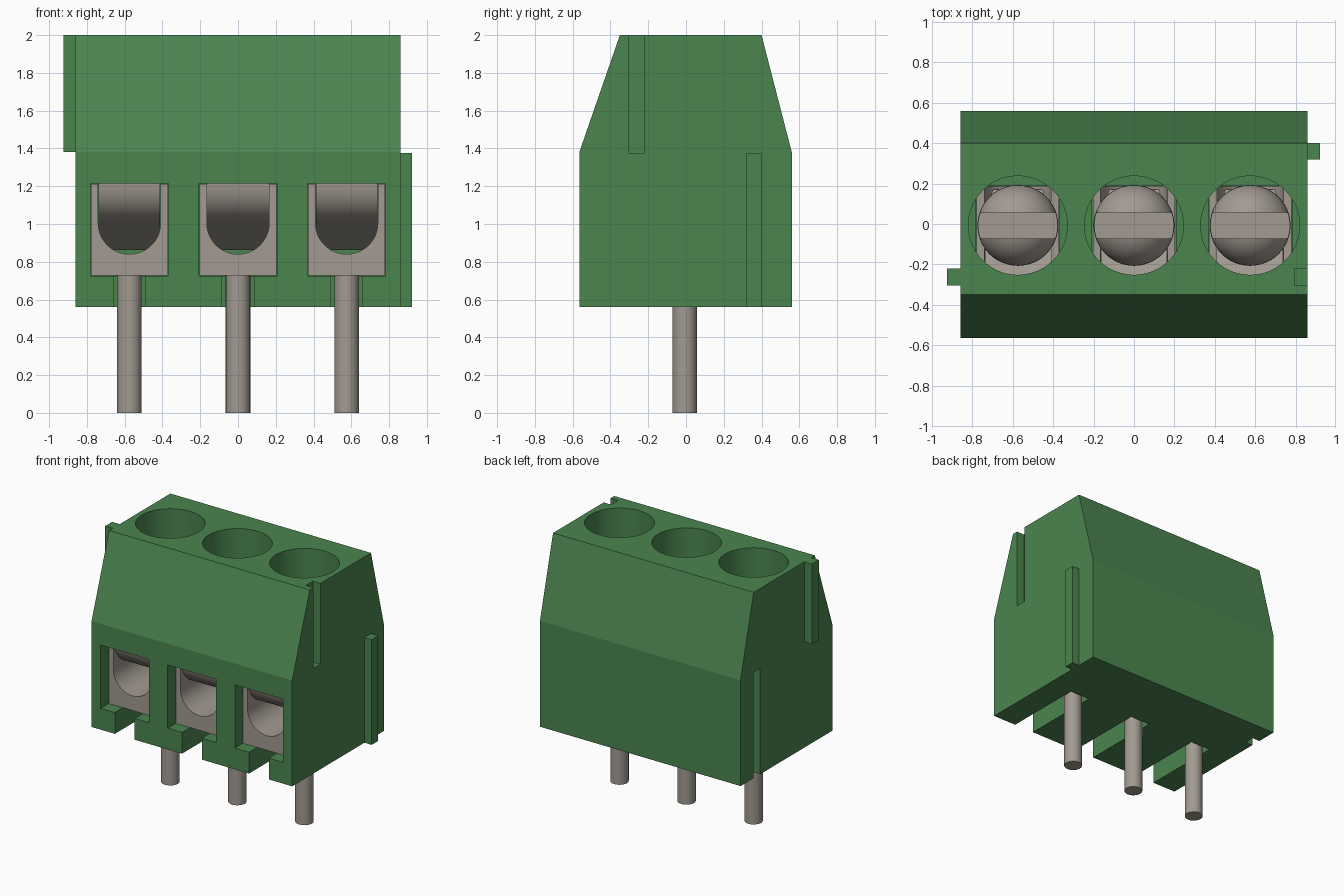
import bpy, bmesh, math

if "Cube" in bpy.data.objects:
    bpy.data.objects.remove(bpy.data.objects["Cube"], do_unlink=True)


def material(name, rgb, metallic=0.0):
    m = bpy.data.materials.new(name)
    m.use_nodes = True
    m.diffuse_color = (*rgb, 1)
    m.node_tree.nodes["Principled BSDF"].inputs["Base Color"].default_value = (*rgb, 1)
    return m


GREEN = material("green plastic", (0.07, 0.235, 0.08))
METAL = material("grey metal", (0.36, 0.325, 0.285))


def make(name, bm, mat):
    bmesh.ops.recalc_face_normals(bm, faces=bm.faces)
    me = bpy.data.meshes.new(name)
    bm.to_mesh(me)
    bm.free()
    me.materials.append(mat)
    ob = bpy.data.objects.new(name, me)
    bpy.context.collection.objects.link(ob)
    return ob


def prism(name, profile, x0, x1, mat):
    """Extrude a (y, z) outline along x."""
    bm = bmesh.new()
    f = bm.faces.new([bm.verts.new((x0, y, z)) for y, z in profile])
    ext = bmesh.ops.extrude_face_region(bm, geom=[f])
    verts = [v for v in ext["geom"] if isinstance(v, bmesh.types.BMVert)]
    bmesh.ops.translate(bm, verts=verts, vec=(x1 - x0, 0, 0))
    return make(name, bm, mat)


def box(name, x, y, z, mat):
    return prism(name, [(y[0], z[0]), (y[1], z[0]), (y[1], z[1]), (y[0], z[1])], x[0], x[1], mat)


def cylinder(name, x, y, r, z0, z1, mat):
    bm = bmesh.new()
    bmesh.ops.create_cone(bm, cap_ends=True, segments=48, radius1=r, radius2=r, depth=z1 - z0)
    bmesh.ops.translate(bm, verts=bm.verts, vec=(x, y, (z0 + z1) / 2))
    return make(name, bm, mat)


def cut(ob, cutters):
    for c in cutters:
        c.hide_render = True
        mod = ob.modifiers.new("cut", "BOOLEAN")
        mod.operation, mod.solver, mod.object = "DIFFERENCE", "EXACT", c
        bpy.context.view_layer.objects.active = ob
        bpy.ops.object.modifier_apply(modifier=mod.name)
        bpy.data.objects.remove(c, do_unlink=True)


def smooth(ob, angle):
    bpy.ops.object.select_all(action="DESELECT")
    ob.select_set(True)
    bpy.context.view_layer.objects.active = ob
    bpy.ops.object.shade_smooth_by_angle(angle=math.radians(angle))


POLES = (-0.575, 0.0, 0.575)
CY = -0.007          # y of screws and pins
FRONT, BACK = -0.47, 0.19   # clamp cage depth
LOW, TOP = 0.725, 1.215     # clamp cage height

# Housing with sloped upper sides
body = prism("housing", [(-0.565, 0.56), (0.56, 0.56), (0.56, 1.38),
                         (0.40, 2.0), (-0.35, 2.0), (-0.565, 1.38)], -0.86, 0.86, GREEN)

# Side grooves that receive the neighbouring ribs
cutters = [box("groove_cutter", (0.795, 0.9), (-0.305, -0.22), (1.375, 2.1), GREEN),
           box("groove_cutter", (-0.9, -0.795), (0.32, 0.40), (0.5, 1.38), GREEN)]
# Wire windows, bottom slots and screw wells
for x in POLES:
    cutters += [box("window_cutter", (x - 0.207, x + 0.207), (-0.7, BACK), (LOW, TOP), GREEN),
                box("slot_cutter", (x - 0.085, x + 0.085), (-0.7, 0.07), (0.4, LOW + 0.02), GREEN),
                cylinder("well_cutter", x, CY, 0.245, TOP - 0.005, 2.1, GREEN)]
cut(body, cutters)
smooth(body, 12)

# Interlocking ribs
box("upper_rib", (-0.925, -0.86), (-0.305, -0.22), (1.38, 2.0), GREEN)
box("lower_rib", (0.86, 0.922), (0.32, 0.40), (0.56, 1.375), GREEN)

# Wire guard outline: quarter-round lip, then a tongue sloping back
R = 0.21
arc = [(FRONT + 0.01 + R - R * math.cos(a), TOP - R * math.sin(a))
       for a in [math.radians(90) * i / 12 for i in range(13)]]
guard = arc + [(0.17, 0.865), (0.17, 0.895), (arc[-1][0], arc[-1][1] + 0.04),
               (arc[0][0] + 0.06, TOP)]

for i, x in enumerate(POLES, 1):
    # Clamp cage with a U-shaped opening
    cage = box(f"clamp_cage_{i}", (x - 0.204, x + 0.204), (FRONT, BACK - 0.003),
               (LOW + 0.002, TOP - 0.002), METAL)
    r, zc = 0.165, 1.005
    bm = bmesh.new()
    outline = [(x + r * math.cos(a), zc + r * math.sin(a))
               for a in [math.pi + math.pi * k / 24 for k in range(25)]]
    outline += [(x + r, 1.4), (x - r, 1.4)]
    f = bm.faces.new([bm.verts.new((px, -0.7, pz)) for px, pz in outline])
    ext = bmesh.ops.extrude_face_region(bm, geom=[f])
    bmesh.ops.translate(bm, verts=[v for v in ext["geom"] if isinstance(v, bmesh.types.BMVert)],
                        vec=(0, 1.2, 0))
    cut(cage, [make("bore_cutter", bm, METAL)])
    smooth(cage, 12)

    smooth(prism(f"wire_guard_{i}", guard, x - 0.163, x + 0.163, METAL), 12)

    # Domed screw: revolved profile with a driver slot
    sr, sz = 0.2, 1.665
    bm = bmesh.new()
    prof = [(0, TOP), (sr, TOP)] + [(sr * math.cos(a), sz + sr * math.sin(a))
                                    for a in [math.pi / 2 * k / 12 for k in range(13)]]
    vs = [bm.verts.new((px, 0, pz)) for px, pz in prof]
    es = [bm.edges.new(p) for p in zip(vs, vs[1:])]
    bmesh.ops.spin(bm, geom=vs + es, axis=(0, 0, 1), cent=(0, 0, 0), angle=math.tau, steps=48)
    bmesh.ops.remove_doubles(bm, verts=bm.verts, dist=1e-4)
    bmesh.ops.translate(bm, verts=bm.verts, vec=(x, CY, 0))
    screw = make(f"screw_{i}", bm, METAL)
    cut(screw, [box("driver_cutter", (x - 0.3, x + 0.3), (CY - 0.065, CY + 0.065),
                    (sz + 0.03, 2.1), METAL)])
    smooth(screw, 20)

    # Solder pin
    smooth(cylinder(f"pin_{i}", x, CY, 0.065, 0, LOW + 0.01, METAL), 30)
